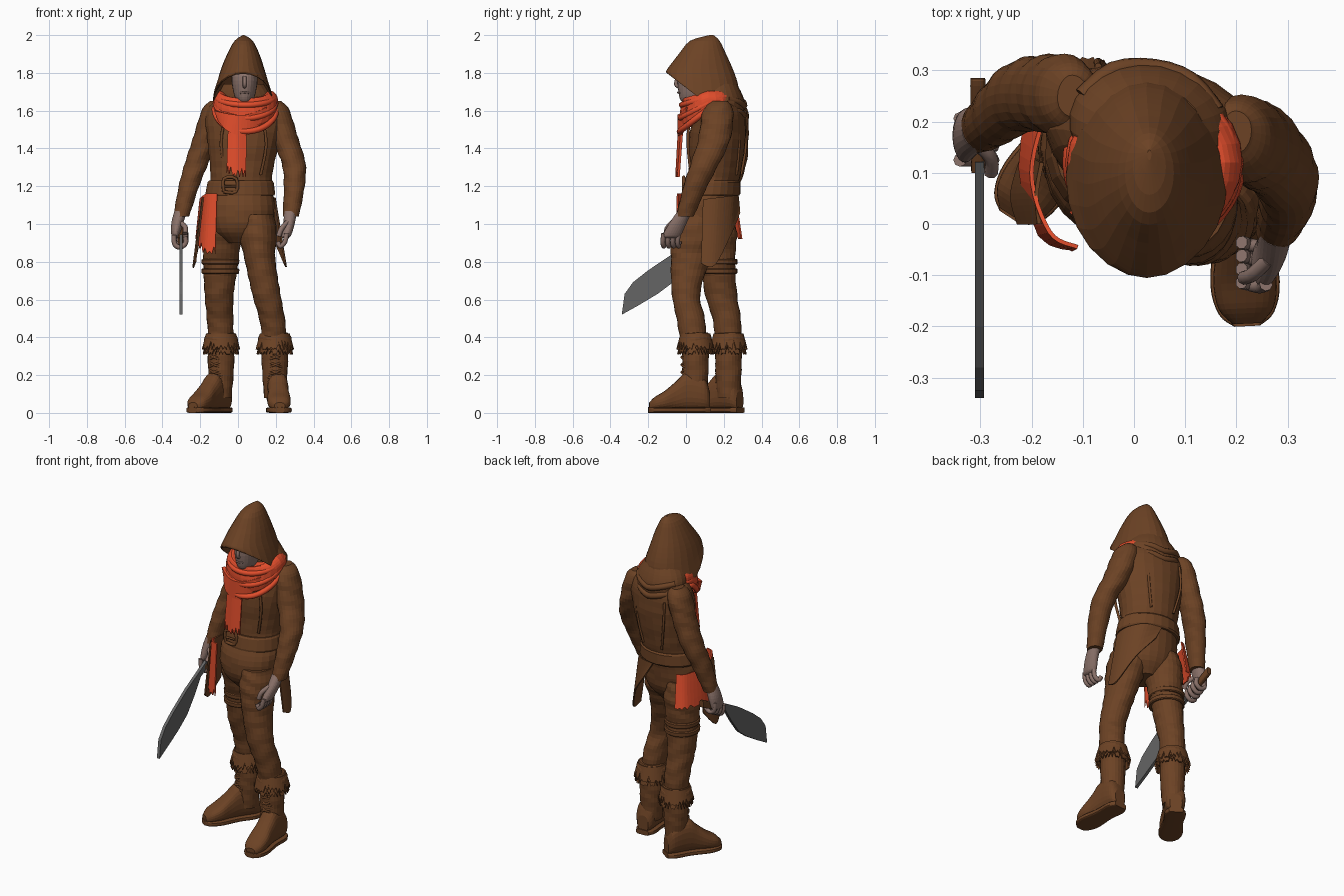
import bpy, bmesh, math, random
from mathutils import Vector

random.seed(4)
cube = bpy.data.objects.get("Cube")
if cube:
    bpy.data.objects.remove(cube)


def material(name, rgb, rough=0.8):
    m = bpy.data.materials.new(name)
    m.use_nodes = True
    m.diffuse_color = (*rgb, 1)
    shader = m.node_tree.nodes["Principled BSDF"]
    shader.inputs["Base Color"].default_value = (*rgb, 1)
    shader.inputs["Roughness"].default_value = rough
    return m


LEATHER = material("brown leather", (.15, .055, .018))
CLOTH = material("red cloth", (.76, .075, .025))
SKIN = material("pale skin", (.26, .17, .145))
STEEL = material("grey steel", (.13, .13, .13))
UP = Vector((0, 0, 1))


def make_object(name, bm, mat):
    bmesh.ops.recalc_face_normals(bm, faces=bm.faces)
    mesh = bpy.data.meshes.new(name)
    bm.to_mesh(mesh)
    bm.free()
    mesh.materials.append(mat)
    obj = bpy.data.objects.new(name, mesh)
    bpy.context.collection.objects.link(obj)
    return obj


def smooth_rows(rows, steps):
    """Catmull-Rom interpolation through equal-length rows of numbers."""
    out = []
    last = len(rows) - 1
    for i in range(last):
        a, b, c, d = rows[max(i - 1, 0)], rows[i], rows[i + 1], rows[min(i + 2, last)]
        for s in range(steps):
            t = s / steps
            out.append([q + t / 2 * (r - p + t * (2 * p - 5 * q + 4 * r - w + t * (3 * (q - r) + w - p)))
                        for p, q, r, w in zip(a, b, c, d)])
    return out + [list(rows[-1])]


def loft(name, sections, mat, yaw=0, u=None, v=None, power=1, fold=0, n=24, steps=4):
    """Skin rings given as x, y, z, half width, half depth and optional front lift."""
    u = u or Vector((math.cos(yaw), math.sin(yaw), 0))
    v = v or Vector((-math.sin(yaw), math.cos(yaw), 0))
    bm, rings = bmesh.new(), []
    for x, y, z, rx, ry, *lift in smooth_rows(sections, steps):
        ring = []
        for k in range(n):
            a = math.tau * k / n
            c, s = math.cos(a), math.sin(a)
            crease = 1 + fold * math.sin(z * 70 + 2 * math.sin(a * 2 + z * 9))
            p = Vector((x, y, z))
            p += u * max(rx, .002) * crease * math.copysign(abs(c) ** power, c)
            p += v * max(ry, .002) * crease * math.copysign(abs(s) ** power, s)
            if lift:
                p.z += lift[0] * max(0, -s)
            ring.append(bm.verts.new(p))
        rings.append(ring)
    for r, q in zip(rings, rings[1:]):
        for k in range(n):
            j = (k + 1) % n
            bm.faces.new((r[k], r[j], q[j], q[k]))
    bm.faces.new(rings[0])
    bm.faces.new(rings[-1])
    return make_object(name, bm, mat)


def strip(name, pairs, mat, steps=6, fringe=0, thick=.008):
    """Cloth sheet through pairs of top and bottom points, optionally frayed below."""
    bm, columns = bmesh.new(), []
    for i, row in enumerate(smooth_rows([(*a, *b) for a, b in pairs], steps)):
        top, low = Vector(row[:3]), Vector(row[3:])
        low = low.lerp(top, fringe * random.random() * (i % 2))
        columns.append([bm.verts.new(top.lerp(low, t / 4)) for t in range(5)])
    for a, b in zip(columns, columns[1:]):
        for k in range(4):
            bm.faces.new((a[k], a[k + 1], b[k + 1], b[k]))
    obj = make_object(name, bm, mat)
    mod = obj.modifiers.new("thickness", "SOLIDIFY")
    mod.thickness, mod.offset = thick, 0
    return obj


def cord(name, points, radius, mat):
    """Round cord along a smooth path."""
    curve = bpy.data.curves.new(name, "CURVE")
    curve.dimensions = "3D"
    curve.bevel_depth, curve.bevel_resolution = radius, 2
    curve.use_fill_caps = True
    path = smooth_rows([tuple(p) for p in points], 3)
    spline = curve.splines.new("POLY")
    spline.points.add(len(path) - 1)
    for point, p in zip(spline.points, path):
        point.co = (*p, 1)
    curve.materials.append(mat)
    obj = bpy.data.objects.new(name, curve)
    bpy.context.collection.objects.link(obj)


# Jacket, trousers and sleeves
TWIST = math.radians(-10)
loft("torso", [(.01, .1, .9, .07, .08), (.01, .1, .98, .17, .14), (.01, .11, 1.1, .185, .15),
               (.015, .14, 1.2, .165, .135), (.02, .155, 1.3, .17, .14), (.03, .165, 1.45, .195, .15),
               (.035, .18, 1.58, .21, .13), (.035, .18, 1.65, .16, .1), (.03, .15, 1.7, .08, .07)],
     LEATHER, TWIST, fold=.008)
loft("left_trouser", [(.1, .07, 1.05, .09, .12), (.105, .055, .95, .1, .13), (.115, .025, .82, .082, .105),
                      (.15, .0, .63, .075, .075), (.18, .025, .5, .068, .075), (.195, .04, .38, .065, .07)],
     LEATHER, fold=.025, steps=6)
loft("right_trouser", [(-.08, .14, 1.05, .09, .11), (-.085, .15, .95, .1, .12), (-.09, .165, .82, .095, .095),
                       (-.1, .185, .63, .077, .085), (-.095, .215, .5, .07, .075), (-.09, .225, .38, .068, .07)],
     LEATHER, fold=.025, steps=6)
loft("left_sleeve", [(.2, .18, 1.65, .03, .04), (.205, .17, 1.6, .068, .08), (.25, .15, 1.45, .07, .085),
                     (.295, .1, 1.32, .063, .075), (.298, .05, 1.2, .055, .063), (.28, -.005, 1.04, .043, .046)],
     LEATHER, fold=.03, steps=6)
loft("right_sleeve", [(-.12, .25, 1.65, .03, .04), (-.13, .25, 1.6, .062, .078), (-.175, .255, 1.45, .065, .075),
                      (-.22, .25, 1.32, .062, .07), (-.26, .22, 1.2, .054, .062), (-.3, .185, 1.04, .042, .046)],
     LEATHER, fold=.03, steps=6)

# Belt, buckle and thigh straps
loft("belt", [(.012, .13, 1.15, .182, .15), (.012, .133, 1.16, .187, .154), (.014, .14, 1.22, .177, .148),
              (.014, .14, 1.23, .17, .14)], LEATHER, TWIST, steps=1)
corners = [(-.075, 1.17), (-.075, 1.24), (-.01, 1.24), (-.01, 1.17), (-.075, 1.17)]
cord("buckle", [(x, -.012, z) for x, z in corners], .009, LEATHER)
cord("buckle_pin", [(-.075, -.014, 1.2), (-.01, -.014, 1.2)], .006, LEATHER)
for z in (.75, .8):
    loft("thigh_strap", [(-.093, .17, z - .015, .094, .097), (-.093, .17, z - .01, .099, .102),
                         (-.093, .17, z + .01, .1, .103), (-.093, .17, z + .015, .094, .097)], LEATHER, steps=1)

# Raised jacket seams, front and back
for side in (-1, 1):
    x = .03 + side * .1
    cord("front_seam", [(x, .035 - side * .018, 1.56), (x + side * .02, .03 - side * .02, 1.42),
                        (x - side * .01, .045 - side * .018, 1.26)], .008, LEATHER)
    cord("back_seam", [(x, .29 - side * .018, 1.56), (x, .3 - side * .018, 1.42),
                       (x - side * .03, .28 - side * .012, 1.26)], .007, LEATHER)

# Coat tails and hip sash
strip("left_coat_tail", [((.03, .275, 1.15), (.08, .285, 1.06)), ((.13, .25, 1.15), (.18, .23, .93)),
                         ((.19, .17, 1.14), (.25, .15, .78)), ((.195, .09, 1.13), (.25, .08, .79))], LEATHER)
strip("right_coat_tail", [((-.185, .0, 1.14), (-.225, .0, .8)), ((-.19, .06, 1.14), (-.238, .06, .77)),
                          ((-.18, .12, 1.14), (-.215, .14, .86))], LEATHER)
strip("hip_sash", [((-.11, -.045, 1.16), (-.12, -.05, .84)), ((-.165, -.015, 1.16), (-.185, -.02, .85)),
                   ((-.2, .1, 1.13), (-.222, .11, .92)), ((-.165, .23, 1.12), (-.19, .26, .92)),
                   ((-.12, .265, 1.12), (-.13, .295, .92))], CLOTH, fringe=.16)

# Head, nose and hood
loft("head", [(.035, .05, 1.63, .02, .03), (.035, .04, 1.65, .042, .065), (.035, .045, 1.7, .06, .085),
              (.035, .05, 1.78, .068, .092), (.035, .06, 1.84, .04, .06)], SKIN)
cord("nose", [(.035, -.042, 1.78), (.035, -.054, 1.74), (.035, -.035, 1.725)], .01, SKIN)
cord("mouth", [(.012, -.032, 1.694), (.035, -.043, 1.696), (.058, -.032, 1.694)], .005, SKIN)
loft("hood", [(.03, .135, 2, .004, .01, 0), (.03, .1, 1.97, .048, .078, 0), (.028, .087, 1.9, .085, .125, 0),
              (.025, .078, 1.82, .115, .17, .01), (.025, .085, 1.74, .138, .19, .07),
              (.025, .09, 1.66, .158, .192, .14), (.027, .09, 1.66, .148, .18, .135),
              (.03, .09, 1.72, .125, .15, .09), (.03, .09, 1.84, .08, .1, 0)], LEATHER, steps=3)
loft("hood_base", [(.03, .17, 1.74, .11, .1), (.03, .18, 1.69, .145, .115), (.032, .19, 1.64, .16, .12),
                   (.035, .19, 1.57, .15, .115)], LEATHER, TWIST)
for drop in (0, .05):
    cord("hood_fold", [(-.1, .25, 1.66 - drop), (-.04, .3, 1.645 - drop), (.04, .305, 1.625 - drop),
                       (.11, .28, 1.645 - drop), (.16, .22, 1.66 - drop)], .018, LEATHER)

# Scarf with frayed tail
loft("scarf", [(.035, .12, 1.69, .1, .1, -.04), (.037, .12, 1.705, .14, .135, -.04),
               (.04, .12, 1.67, .172, .147, -.05), (.04, .12, 1.62, .165, .15, -.1),
               (.04, .12, 1.6, .13, .12, -.1)], CLOTH, fold=.015)
for k in range(3):
    z, r = 1.67 - .03 * k, .142 + .006 * k
    ring = [(math.tau * j / 16) for j in range(17)]
    cord("scarf_fold", [(.04 + (r + .01) * math.cos(a), .12 + r * math.sin(a),
                         z - (.04 + .04 * k) * max(0, -math.sin(a))) for a in ring], .016, CLOTH)
strip("scarf_knot", [((-.12, .03, 1.6), (-.1, .02, 1.55)), ((-.03, -.03, 1.58), (-.05, -.03, 1.49)),
                     ((.05, -.03, 1.58), (.04, -.03, 1.47)), ((.15, .01, 1.62), (.13, .01, 1.55))], CLOTH, thick=.02)
strip("scarf_tail", [((-.05, -.02, 1.52), (-.06, -.04, 1.27)), ((-.01, -.035, 1.52), (-.01, -.05, 1.25)),
                     ((.045, -.02, 1.52), (.04, -.04, 1.25))], CLOTH, fringe=.18, thick=.014)


def boot(side, heel, forward, shaft):
    """Shaft, foot, sole, laces and fur cuff of one boot."""
    d = Vector((*forward, 0)).normalized()
    across = Vector((-d.y, d.x, 0))
    base = Vector((*heel, 0))

    def along(profile, low):
        return [(*(base + d * t).xy, low + h / 2, w, h / 2) for t, w, h in profile]

    x, y = shaft
    loft(side + "_boot_shaft", [(x, y, .42, .066, .068), (x, y, .3, .07, .07), (x, y, .2, .066, .068),
                                (x, y, .08, .056, .06)], LEATHER, fold=.02)
    loft(side + "_boot_foot", along([(.0, .035, .1), (.03, .056, .17), (.12, .056, .2), (.18, .056, .15),
                                     (.24, .062, .1), (.29, .054, .07), (.32, .028, .04)], .015),
         LEATHER, u=across, v=UP, power=.8)
    loft(side + "_sole", along([(-.005, .04, .03), (.04, .06, .03), (.13, .056, .03), (.24, .068, .03),
                                (.3, .054, .03), (.325, .025, .03)], 0), LEATHER, u=across, v=UP, power=.4)
    # Crossed laces
    for k in range(5):
        c = Vector((x, y, .16 + .04 * k)) + d * .066
        for s in (-1, 1):
            cord(side + "_lace", [c - across * .04 * s - d * .018, c + UP * .015 + d * .008,
                                  c + across * .04 * s + UP * .03 - d * .018], .006, LEATHER)
    # Fur cuff
    loft(side + "_cuff", [(x, y, .34, .07, .07), (x, y, .36, .086, .086), (x, y, .4, .085, .085),
                          (x, y, .425, .068, .068)], LEATHER, fold=.03)
    turns = [math.tau * k / 20 for k in range(21)]
    for top, r in ((.42, .098), (.395, .093)):
        strip(side + "_fur", [((x + .075 * math.cos(a), y + .075 * math.sin(a), top),
                               (x + r * math.cos(a), y + r * math.sin(a), top - .085)) for a in turns],
              LEATHER, steps=3, fringe=.6)


boot("left", (.205, .125), (.05, -1), (.195, .05))
boot("right", (-.065, .285), (-.55, -.85), (-.09, .225))

# Relaxed left hand
loft("left_palm", [(.278, -.005, 1.07, .034, .038), (.27, -.045, 1, .03, .046), (.255, -.075, .94, .026, .048),
                   (.25, -.08, .925, .015, .035)], SKIN)
for k in range(4):
    y = -.118 + .026 * k
    cord("left_finger", [(.258, y, .95), (.248, y - .005, .905), (.225, y, .882), (.21, y + .004, .905)], .013, SKIN)
cord("left_thumb", [(.262, -.07, 1.01), (.23, -.1, .975), (.215, -.105, .935)], .014, SKIN)

# Gripping right hand
loft("right_palm", [(-.302, .185, 1.07, .034, .038), (-.32, .18, 1.01, .032, .048), (-.33, .17, .95, .024, .05),
                    (-.328, .17, .925, .014, .035)], SKIN)
for k in range(4):
    y = .125 + .027 * k
    z = .93 + .5 * (y - .16)
    cord("right_finger", [(-.34, y, z + .03), (-.335, y, z - .02), (-.305, y, z - .036),
                          (-.276, y, z - .012), (-.282, y, z + .02)], .013, SKIN)
cord("right_thumb", [(-.31, .16, 1.01), (-.28, .13, .985), (-.28, .1, .95)], .014, SKIN)

# Broad curved blade and its grip
outline = [(.12, .945), (-.07, .842), (-.2, .755), (-.28, .692), (-.325, .63), (-.34, .52),
           (-.25, .57), (-.15, .63), (-.07, .69), (.0, .78), (.06, .87), (.13, .905)]
bm = bmesh.new()
bm.faces.new([bm.verts.new((-.302, y, z)) for y, z in outline])
blade = make_object("blade", bm, STEEL)
edge = blade.modifiers.new("thickness", "SOLIDIFY")
edge.thickness, edge.offset = .018, 0
loft("grip", [(-.305, .1, .91, .013, .02), (-.305, .18, .945, .014, .02), (-.305, .27, .99, .015, .024),
              (-.305, .285, .995, .014, .02)], LEATHER, u=Vector((1, 0, 0)), v=UP, power=.6)

# Soft shading with crisp edges
meshes = [o for o in bpy.context.collection.objects if o.type == "MESH"]
for o in bpy.context.view_layer.objects:
    o.select_set(o in meshes)
bpy.context.view_layer.objects.active = meshes[0]
bpy.ops.object.shade_smooth_by_angle(angle=math.radians(40))
